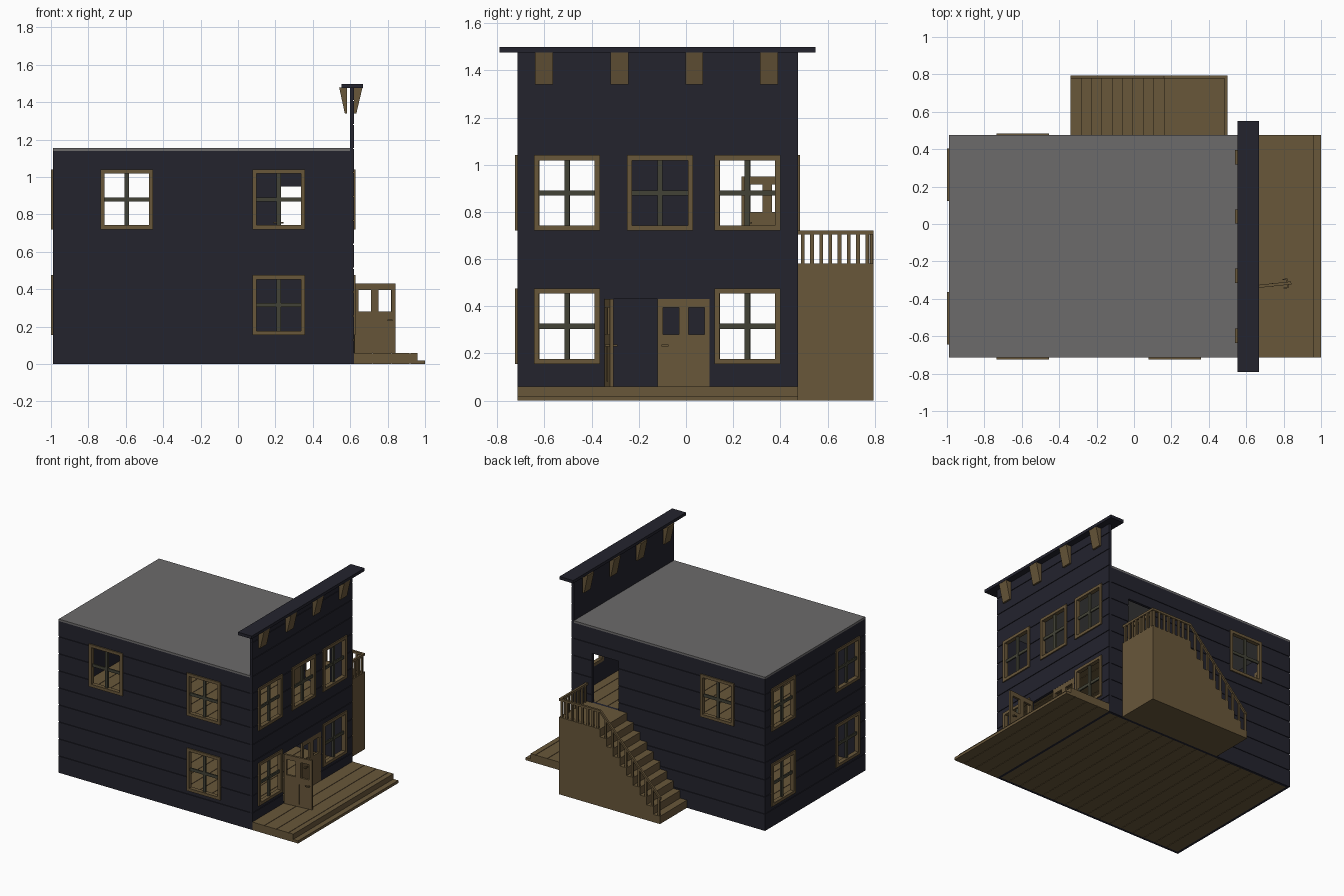
import bpy, bmesh
from math import radians
from mathutils import Matrix, Vector

if "Cube" in bpy.data.objects:
    bpy.data.objects.remove(bpy.data.objects["Cube"], do_unlink=True)


def material(name, rgb):
    m = bpy.data.materials.new(name)
    m.use_nodes = True
    m.diffuse_color = (*rgb, 1)
    m.node_tree.nodes["Principled BSDF"].inputs["Base Color"].default_value = (*rgb, 1)
    return m


NAVY = material("navy_siding", (0.017, 0.017, 0.027))
WOOD = material("brown_wood", (0.14, 0.095, 0.042))
GREY = material("grey_roof", (0.15, 0.145, 0.147))
OLIVE = material("olive_mullion", (0.055, 0.055, 0.037))


def finish(name, bm, mat):
    mesh = bpy.data.meshes.new(name)
    bm.to_mesh(mesh)
    bm.free()
    mesh.materials.append(mat)
    ob = bpy.data.objects.new(name, mesh)
    bpy.context.scene.collection.objects.link(ob)
    return ob


def boxes(name, items, mat):
    """One object made of axis-aligned boxes given as (low corner, high corner)."""
    bm = bmesh.new()
    for lo, hi in items:
        lo, hi = Vector(lo), Vector(hi)
        bmesh.ops.create_cube(bm, size=1, matrix=Matrix.Translation((lo + hi) / 2)
                              @ Matrix.Diagonal((*(hi - lo), 1)))
    return finish(name, bm, mat)


def prism(name, profile, y0, y1, mat):
    """An x-z profile extruded along y."""
    bm = bmesh.new()
    face = bm.faces.new([bm.verts.new((x, y0, z)) for x, z in profile])
    ext = bmesh.ops.extrude_face_region(bm, geom=[face])["geom"]
    bmesh.ops.translate(bm, vec=(0, y1 - y0, 0),
                        verts=[v for v in ext if isinstance(v, bmesh.types.BMVert)])
    bmesh.ops.recalc_face_normals(bm, faces=bm.faces)
    return finish(name, bm, mat)


def cut(ob, items):
    """Subtract boxes from an object and bake the result."""
    if not items:
        return
    cutter = boxes("cutter", items, NAVY)
    cutter.hide_render = True
    mod = ob.modifiers.new("cut", 'BOOLEAN')
    mod.object, mod.operation, mod.solver = cutter, 'DIFFERENCE', 'EXACT'
    graph = bpy.context.evaluated_depsgraph_get()
    mesh = bpy.data.meshes.new_from_object(ob.evaluated_get(graph))
    ob.modifiers.clear()
    ob.data = mesh
    bpy.data.objects.remove(cutter, do_unlink=True)


# Window layout: centres along each wall and heights of the two storeys
LOW, HIGH = 0.315, 0.88
W, H, BORDER = 0.14, 0.16, 0.022


def window(name, x, y, z, angle):
    """Framed opening with a cross of glazing bars, facing -y before rotation."""
    f0, f1 = -0.009, 0.022
    frame = boxes(name + "_frame", [
        ((-W, f0, -H), (-W + BORDER, f1, H)), ((W - BORDER, f0, -H), (W, f1, H)),
        ((-W + BORDER, f0, -H), (W - BORDER, f1, -H + BORDER)),
        ((-W + BORDER, f0, H - BORDER), (W - BORDER, f1, H))], WOOD)
    bars = boxes(name + "_bars", [
        ((-0.011, 0.002, -H + BORDER), (0.011, 0.016, H - BORDER)),
        ((-W + BORDER, 0.004, -0.011), (W - BORDER, 0.014, 0.011))], OLIVE)
    for ob in (frame, bars):
        ob.matrix_world = Matrix.Translation((x, y, z)) @ Matrix.Rotation(radians(angle), 4, 'Z')


BOARD = 0.128


def wall(name, lo, hi, axis, out, angle, windows, doors=()):
    """Boarded wall running along an axis (0 = x, 1 = y), outer face at out."""
    def span(a, b, depth, z0, z1):
        p, q = [0, 0, z0], [0, 0, z1]
        p[axis], q[axis] = a, b
        p[1 - axis], q[1 - axis] = out - depth, out + depth
        return p, q

    ob = boxes(name, [(lo, hi)], NAVY)
    w, h = W - 0.01, H - 0.01
    holes = [span(u - w, u + w, 0.1, z - h, z + h) for u, z in windows]
    holes += [span(a, b, 0.1, z0, z1) for a, b, z0, z1 in doors]
    cut(ob, holes)
    rows = int(hi[2] / BOARD)
    cut(ob, [span(-2, 2, 0.005, BOARD * i - 0.003, BOARD * i + 0.003) for i in range(1, rows + 1)
             if BOARD * i < hi[2] - 0.01])
    for i, (u, z) in enumerate(windows):
        x, y = (u, out) if axis == 0 else (out, u)
        window(f"{name}_window_{i + 1}", x, y, z, angle)


# Walls
X0, X1, XF = -0.99, 0.60, 0.62
Y0, Y1, T = -0.715, 0.475, 0.02
TOP = 1.14
wall("front_wall", (X0, Y0, 0), (X1, Y0 + T, TOP), 0, Y0, 0,
     [(-0.595, HIGH), (0.218, HIGH), (0.218, LOW)])
wall("back_wall", (X0, Y1 - T, 0), (X1, Y1, TOP), 0, Y1, 180,
     [(-0.595, HIGH)], [(0.228, 0.448, 0.58, 0.95)])
wall("end_wall", (X0, Y0 + T, 0), (X0 + T, Y1 - T, TOP), 1, X0, -90,
     [(u, z) for u in (-0.503, 0.263) for z in (LOW, HIGH)])
wall("facade", (X1, Y0, 0), (XF, Y1, 1.476), 1, XF, 90,
     [(-0.505, LOW), (0.26, LOW), (-0.505, HIGH), (-0.11, HIGH), (0.26, HIGH)],
     [(-0.345, 0.10, 0.06, 0.43)])

# Roof and facade cornice
boxes("roof", [((X0, Y0, TOP), (X1, Y1, 1.155))], GREY)
boxes("cornice", [((0.553, -0.79, 1.476), (0.667, 0.55, 1.498))], NAVY)
for i, y in enumerate((-0.602, -0.282, 0.035, 0.352)):
    prism(f"outer_bracket_{i + 1}", [(XF, 1.476), (0.665, 1.476), (0.633, 1.34), (XF, 1.34)],
          y - 0.038, y + 0.038, WOOD)
    prism(f"inner_bracket_{i + 1}", [(0.541, 1.478), (0.583, 1.478), (0.583, 1.34), (0.571, 1.34)],
          y - 0.033, y + 0.043, WOOD)


# Planked floors
def planks(name, lo, hi):
    ob = boxes(name, [(lo, hi)], WOOD)
    n = int((hi[0] - lo[0]) / 0.1)
    cut(ob, [((lo[0] + 0.1 * i - 0.002, -2, z - 0.003), (lo[0] + 0.1 * i + 0.002, 2, z + 0.003))
             for i in range(1, n + 1) for z in (lo[2], hi[2])])


planks("ground_floor", (X0 + T, Y0 + T, 0), (X1, Y1 - T, 0.06))
planks("upper_floor", (X0 + T, Y0 + T, 0.56), (X1, Y1 - T, 0.58))
planks("porch", (XF, Y0, 0), (0.96, Y1, 0.06))
boxes("porch_step", [((0.96, Y0, 0), (1.0, Y1, 0.02))], WOOD)


# Doors, hinged at the local origin
def door(name, x, y, z, angle):
    w, h, t = 0.22, 0.37, 0.008
    p0, p1 = 0.22, 0.335
    parts = [((0, -t, 0), (w, t, p0)), ((0, -t, p1), (w, t, h))]
    parts += [((a, -t, p0), (b, t, p1)) for a, b in ((0, 0.022), (0.09, 0.13), (0.198, w))]
    for s in (-1, 1):
        side = sorted((s * t, s * (t + 0.003)))
        knob = sorted((s * t, s * 0.024))
        lever = sorted((s * 0.019, s * 0.026))
        parts += [((0.117, side[0], 0.02), (0.122, side[1], 0.17)),
                  ((0.195, knob[0], 0.17), (0.203, knob[1], 0.178)),
                  ((0.175, lever[0], 0.17), (0.203, lever[1], 0.178))]
    ob = boxes(name, parts, WOOD)
    ob.matrix_world = Matrix.Translation((x, y, z)) @ Matrix.Rotation(radians(angle), 4, 'Z')


door("closed_front_door", 0.611, 0.10, 0.06, -90)
door("open_front_door", 0.622, -0.338, 0.06, 6)
door("open_back_door", 0.219, 0.455, 0.58, -91)

# Outside staircase with landing
SX, EX, RUN, RISE, N = -0.34, 0.50, 0.0555, 0.058, 9
YO, RT = 0.795, 0.016
profile = [(SX, 0)]
for i in range(N + 1):
    x = SX + RUN * i
    profile += [(x, RISE * i), (x, RISE * (i + 1))] if i else [(x, RISE)]
profile += [(EX, RISE * (N + 1)), (EX, 0)]
prism("staircase", profile, Y1, YO, WOOD)

# Railings
LX, LZ, RAIL = SX + RUN * N, RISE * (N + 1), 0.72
boxes("landing_rail", [((LX, YO - RT, RAIL - 0.017), (EX, YO, RAIL)),
                       ((EX - RT, Y1, RAIL - 0.017), (EX, YO - RT, RAIL))], WOOD)
low = RAIL - RISE * N
prism("stair_rail", [(SX, low), (LX, RAIL), (LX, RAIL - 0.02), (SX, low - 0.02)],
      YO - RT, YO, WOOD)
balusters = []
for i in range(8):
    x, y = LX + 0.012 + 0.043 * i, Y1 + 0.012 + 0.039 * i
    balusters.append(((x, YO - 0.014, LZ), (x + 0.016, YO - 0.002, RAIL - 0.01)))
    balusters.append(((EX - 0.014, y, LZ), (EX - 0.002, y + 0.016, RAIL - 0.01)))
for i in range(N):
    x = SX + RUN * i + 0.004
    balusters.append(((x, YO - 0.014, RISE * (i + 1)), (x + 0.016, YO - 0.002, low + RISE * i - 0.008)))
boxes("balusters", balusters, WOOD)
